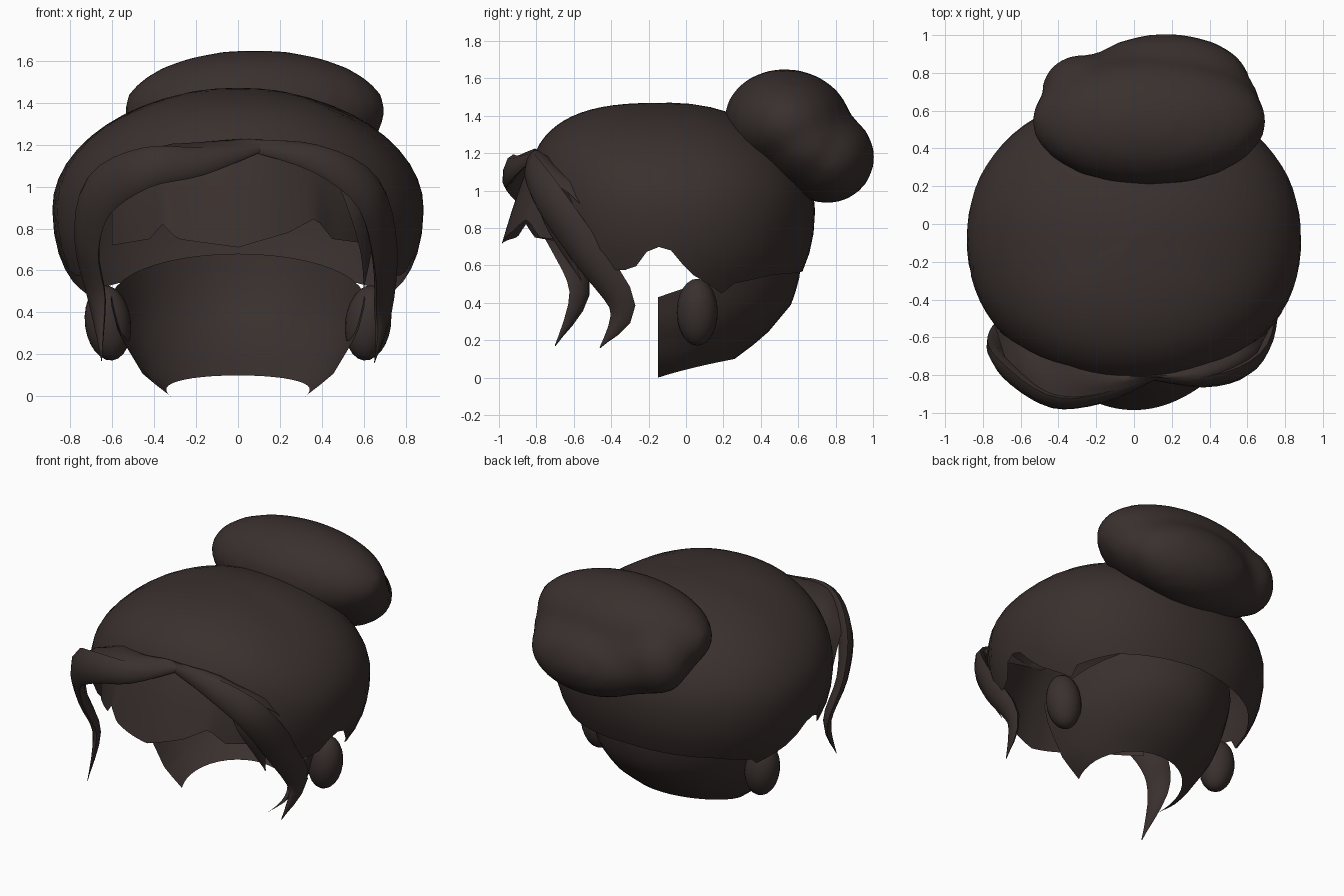
import bpy, math
from mathutils import Vector

if "Cube" in bpy.data.objects:
    bpy.data.objects.remove(bpy.data.objects["Cube"])

mat = bpy.data.materials.new("dark_brown")
mat.diffuse_color = (0.042, 0.03, 0.027, 1)
mat.use_nodes = True
mat.node_tree.nodes["Principled BSDF"].inputs["Base Color"].default_value = mat.diffuse_color


def finish(ob):
    if not ob.data.materials:
        ob.data.materials.append(mat)
    bpy.ops.object.select_all(action='DESELECT')
    ob.select_set(True)
    bpy.context.view_layer.objects.active = ob
    bpy.ops.object.shade_smooth_by_angle(angle=math.radians(50))


def sheet(name, rows, wrap=False):
    # quad grid through equal-length rows of points
    n = len(rows[0])
    verts = [p for r in rows for p in r]
    faces = []
    for i in range(len(rows) - 1):
        for j in range(n if wrap else n - 1):
            k = (j + 1) % n
            faces.append((i * n + j, (i + 1) * n + j, (i + 1) * n + k, i * n + k))
    me = bpy.data.meshes.new(name)
    me.from_pydata(verts, [], faces)
    ob = bpy.data.objects.new(name, me)
    bpy.context.collection.objects.link(ob)
    finish(ob)
    return ob


def lerp(table, t):
    for (a, va), (b, vb) in zip(table, table[1:]):
        if t <= b:
            return va + (vb - va) * (t - a) / (b - a)
    return table[-1][1]


def spline(pts, steps=4):
    # Catmull-Rom through points of any dimension
    out = []
    P = [pts[0]] + pts + [pts[-1]]
    for i in range(1, len(P) - 2):
        for s in range(steps):
            t = s / steps
            out.append([0.5 * (2 * b + (c - a) * t + (2 * a - 5 * b + 4 * c - d) * t * t
                               + (3 * b - a - 3 * c + d) * t ** 3)
                        for a, b, c, d in zip(P[i - 1], P[i], P[i + 1], P[i + 2])])
    out.append(list(pts[-1]))
    return out


def lock(name, pts, thick=0.3):
    # flattened strand; each point is x, y, z, half width
    path = spline(pts)
    rows = []
    for i, p in enumerate(path):
        c = Vector(p[:3])
        tan = (Vector(path[min(i + 1, len(path) - 1)][:3]) - Vector(path[max(i - 1, 0)][:3])).normalized()
        out = Vector((c.x, c.y + 0.08, (c.z - 0.8) * 0.5))
        out = (out - tan * out.dot(tan)).normalized()
        side = tan.cross(out)
        w = max(p[3], 0.003)
        rows.append([c + side * w * math.cos(k * math.pi / 4) + out * w * thick * math.sin(k * math.pi / 4)
                     for k in range(8)])
    return sheet(name, rows, True)


def ball(name, loc, size, rot=(0, 0, 0)):
    bpy.ops.mesh.primitive_uv_sphere_add(segments=20, ring_count=12, location=loc, rotation=rot)
    ob = bpy.context.object
    ob.name = name
    ob.scale = size
    finish(ob)
    return ob


# main cap, open at the face; edge height depends on angle from the front
edge = [(0, 1.17), (25, 1.15), (45, 1.0), (57, 0.7), (66, 0.56), (76, 0.6), (82, 0.71),
        (90, 0.68), (98, 0.56), (115, 0.45), (118, 0.5), (140, 0.55), (180, 0.57)]


def cap_point(a, f):
    deg = abs(math.degrees(a))
    n_up = 1.95 + 1.0 * max(0, math.cos(a)) ** 2.5
    s = lerp(edge, deg) - 0.9
    s /= 0.57 if s > 0 else 0.72
    end = math.copysign(math.asin(abs(s) ** ((n_up if s > 0 else 2.2) / 2)), s)
    th = math.pi / 2 + (end - math.pi / 2) * f
    n = n_up if th > 0 else 2.2
    q = abs(math.sin(th)) ** (2 / n)
    z = 0.9 + (0.57 * q if th > 0 else -0.72 * q)
    r = max(math.cos(th), 0) ** (2 / n)
    m = (abs(math.sin(a)) ** 2.15 + abs(math.cos(a)) ** 2.15) ** (-1 / 2.15)
    return (0.885 * r * m * math.sin(a), -0.08 - 0.77 * r * m * math.cos(a), z)


sheet("hair_cap", [[cap_point(math.radians(j * 5 - 180), max(i / 14, 1e-6)) for j in range(72)]
                   for i in range(15)], True)

# nape shell under the cap, curving in toward the neck
half_w = [(0, 0.32), (0.1, 0.45), (0.3, 0.57), (0.5, 0.62), (0.7, 0.66)]
back_y = [(0, 0.15), (0.1, 0.26), (0.22, 0.42), (0.4, 0.57), (0.55, 0.61), (0.7, 0.62)]
rows = []
for i in range(9):
    row = []
    for j in range(25):
        a = math.pi * j / 24
        top = 0.43 + 0.25 * math.sin(a)
        low = 0.1 * math.sin(a)
        z = top + (low - top) * i / 8
        y0 = -0.15
        row.append((lerp(half_w, z) * math.cos(a), y0 + (lerp(back_y, z) - y0) * math.sin(a), z))
    rows.append(row)
sheet("nape_hair", rows)

# jagged fringe over the forehead
tips = [(-0.6, 0.72), (-0.42, 0.75), (-0.36, 0.82), (-0.29, 0.75), (0, 0.71), (0.24, 0.78),
        (0.37, 0.85), (0.45, 0.75), (0.6, 0.73)]
rows = []
for i in range(7):
    f = i / 6
    row = []
    for j in range(41):
        x = -0.6 + 1.2 * j / 40
        u = (x / 0.6) ** 2
        zt, yt = 1.17 - 0.25 * u, -0.82 + 0.2 * u
        zb, yb = lerp(tips, x), -0.985 + 0.36 * u
        row.append((x, yt + (yb - yt) * f ** 0.8, zt + (zb - zt) * f))
    rows.append(row)
sheet("fringe", rows)

# swept front bands ending in long side locks
left = [(0.12, -0.81, 1.19, 0.02), (-0.18, -0.92, 1.12, 0.07), (-0.44, -0.93, 1.09, 0.1),
        (-0.66, -0.78, 0.96, 0.12), (-0.72, -0.66, 0.72, 0.09), (-0.67, -0.57, 0.45, 0.065),
        (-0.65, -0.7, 0.17, 0.0)]
right = [(0.05, -0.81, 1.19, 0.02), (0.38, -0.83, 1.13, 0.07), (0.62, -0.74, 0.97, 0.1),
         (0.7, -0.54, 0.68, 0.1), (0.69, -0.34, 0.38, 0.075), (0.65, -0.46, 0.16, 0.0)]
lock("left_band", left, 0.4)
lock("right_band", right, 0.4)
lock("right_inner_lock", [(0.46, -0.79, 1.08, 0.01), (0.57, -0.74, 0.9, 0.06), (0.61, -0.65, 0.7, 0.04),
                          (0.6, -0.56, 0.52, 0.0)], 0.3)

# hair sweeping from the cap out to the bands
for name, pts, s, last in (("left_sweep", left, -1, 57), ("right_sweep", right, 1, 54)):
    path = spline(pts[:4] if s < 0 else pts[:3])
    grid = []
    for i, p in enumerate(path):
        t = i / (len(path) - 1)
        a = Vector(cap_point(s * math.radians(2 + (last - 4) * t), 0.93))
        b = Vector(p[:3]) + Vector((0, 0, p[3] * 0.75))
        grid.append([a.lerp(b, k / 3) + Vector((0, 0, 0.02 * math.sin(k * math.pi / 3))) for k in range(4)])
    sheet(name, grid)

# curls behind the ears
for s, nm in ((-1, "left"), (1, "right")):
    ball(nm + "_ear_curl", (s * 0.62, 0.06, 0.35), (0.11, 0.11, 0.18), (0, s * 0.12, 0))

# large bun at the back: overlapping rolls fused into one soft mass
parts = [ball("bun", (0.08, 0.545, 1.36), (0.63, 0.345, 0.29), (-0.15, 0, 0)),
         ball("bun_lower", (0.17, 0.75, 1.18), (0.45, 0.26, 0.25), (-0.1, 0, 0)),
         ball("bun_middle", (0.09, 0.62, 1.27), (0.59, 0.36, 0.28), (-0.65, 0, 0)),
         ball("bun_tuck", (-0.27, 0.71, 1.25), (0.22, 0.19, 0.22))]
bpy.ops.object.select_all(action='DESELECT')
for p in parts:
    p.select_set(True)
bun = parts[0]
bpy.context.view_layer.objects.active = bun
bpy.ops.object.join()
bpy.ops.object.transform_apply(location=True, rotation=True, scale=True)
re = bun.modifiers.new("fuse", 'REMESH')
re.mode, re.voxel_size, re.use_smooth_shade = 'VOXEL', 0.04, True
sm = bun.modifiers.new("soften", 'SMOOTH')
sm.factor, sm.iterations = 0.5, 4
